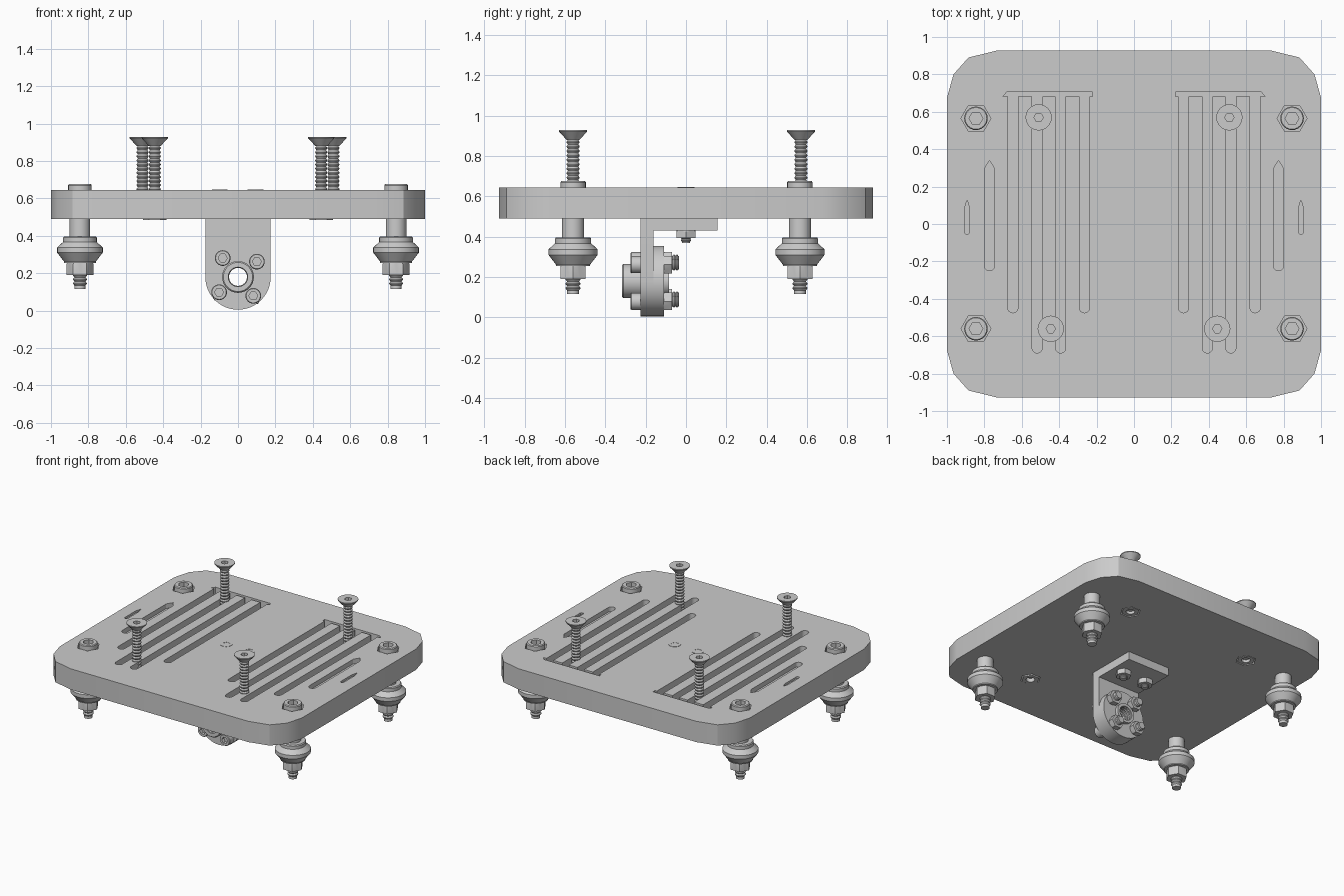
import bpy, bmesh
from math import pi, cos, sin, radians
from mathutils import Matrix, Vector

cube = bpy.data.objects.get("Cube")
if cube:
    bpy.data.objects.remove(cube, do_unlink=True)

grey = bpy.data.materials.new("plain_grey")
grey.use_nodes = True
COLOUR = (0.6, 0.6, 0.6, 1)
grey.diffuse_color = COLOUR
grey.node_tree.nodes["Principled BSDF"].inputs["Base Color"].default_value = COLOUR


def shade(ob):
    ob.data.shade_smooth()
    ob.data.set_sharp_from_angle(angle=radians(30))


def finish(name, bm, loc=(0, 0, 0), axis="z"):
    """Turn a bmesh into a shaded object; axis y points local z to the front."""
    bmesh.ops.remove_doubles(bm, verts=bm.verts, dist=1e-5)
    bmesh.ops.dissolve_degenerate(bm, edges=bm.edges, dist=1e-5)
    turn = Matrix.Rotation(pi / 2, 4, "X") if axis == "y" else Matrix()
    bm.transform(Matrix.Translation(loc) @ turn)
    bmesh.ops.recalc_face_normals(bm, faces=bm.faces)
    me = bpy.data.meshes.new(name)
    bm.to_mesh(me)
    bm.free()
    me.materials.append(grey)
    ob = bpy.data.objects.new(name, me)
    bpy.context.collection.objects.link(ob)
    shade(ob)
    return ob


def turned(name, profile, loc=(0, 0, 0), axis="z", ring=False, n=24):
    """Revolve (radius, height) points; a third item makes that ring hexagonal."""
    bm = bmesh.new()
    rings = []
    for r, z, *hexed in profile:
        loop = []
        for i in range(n):
            a = 2 * pi * i / n
            k = cos(pi / 6) / cos(a % (pi / 3) - pi / 6) if hexed else 1
            loop.append(bm.verts.new((r * k * cos(a), r * k * sin(a), z)))
        rings.append(loop)
    pairs = list(zip(rings, rings[1:])) + ([(rings[-1], rings[0])] if ring else [])
    for a, b in pairs:
        for i in range(n):
            j = (i + 1) % n
            bm.faces.new((a[i], a[j], b[j], b[i]))
    return finish(name, bm, loc, axis)


def prism(name, outline, low, high, loc=(0, 0, 0), axis="z"):
    """Extrude a flat outline between two heights."""
    bm = bmesh.new()
    face = bm.faces.new([bm.verts.new((x, y, low)) for x, y in outline])
    new = bmesh.ops.extrude_face_region(bm, geom=[face])["geom"]
    bmesh.ops.translate(bm, vec=(0, 0, high - low),
                        verts=[v for v in new if isinstance(v, bmesh.types.BMVert)])
    return finish(name, bm, loc, axis)


def arc(cx, cy, r, start, end, steps):
    return [(cx + r * cos(radians(start + (end - start) * i / steps)),
             cy + r * sin(radians(start + (end - start) * i / steps)))
            for i in range(steps + 1)]


def cut(ob, cutter):
    mod = ob.modifiers.new("cut", "BOOLEAN")
    mod.operation, mod.solver, mod.object = "DIFFERENCE", "EXACT", cutter
    bpy.context.view_layer.objects.active = ob
    bpy.ops.object.modifier_apply(modifier=mod.name)
    bpy.data.objects.remove(cutter, do_unlink=True)
    shade(ob)


def thread(r, top, bottom, pitch=0.022):
    """Profile of a threaded rod running downward to a closed end."""
    pts, z = [], top
    while z - pitch > bottom:
        pts += [(r * 0.8, z), (r, z - pitch * 0.4), (r, z - pitch * 0.6)]
        z -= pitch
    return pts + [(r * 0.8, z), (r * 0.8, bottom), (0, bottom)]


def socket(r, z, depth):
    """Profile of a hexagonal driver recess, from its floor to its rim."""
    return [(0, z - depth), (r, z - depth, True), (r, z, True)]


def nut(name, r, low, high, loc, axis="z"):
    c = (high - low) * 0.15
    return turned(name, [(0, high), (r * 0.88, high), (r, high - c, True),
                         (r, low, True), (0, low)], loc, axis)


BOTTOM, TOP = 0.49, 0.645
FEET = [(s * 0.845, y) for s in (-1, 1) for y in (-0.56, 0.565)]
SCREWS = [(s * x, y) for s in (-1, 1) for x, y in ((0.445, -0.56), (0.51, 0.57))]

# Base plate with faceted corners
quarter = [(1, 0.675), (0.965, 0.8), (0.885, 0.89), (0.735, 0.927)]
outline = (quarter + [(-x, y) for x, y in reversed(quarter)]
           + [(-x, -y) for x, y in quarter] + [(x, -y) for x, y in reversed(quarter)])
plate = prism("base_plate", outline, BOTTOM, TOP)

# Long slots with round ends, cross channels and pointed side slots
for s in (-1, 1):
    for x, end in ((0.265, -0.475), (0.3925, -0.69), (0.5175, -0.69), (0.6475, -0.475)):
        r = 0.0275
        pts = [(x + r, 0.69), (x - r, 0.69)] + arc(x, end + r, r, 180, 360, 8)
        cut(plate, prism("slot_cutter", [(s * a, b) for a, b in pts], 0.59, 0.7))
    channel = [(0.222, 0.706), (0.222, 0.682), (0.7, 0.682), (0.68, 0.706)]
    cut(plate, prism("channel_cutter", [(s * a, b) for a, b in channel], 0.59, 0.7))
    for x, r, low, high, floor in ((0.7725, 0.0275, -0.25, 0.34, 0.61),
                                   (0.8925, 0.0125, -0.055, 0.13, 0.63)):
        pts = [(x + r, high - 0.045), (x, high), (x - r, high - 0.045)]
        pts += arc(x, low + r, r, 180, 360, 6)
        cut(plate, prism("side_slot_cutter", [(s * a, b) for a, b in pts], floor, 0.7))

# Hexagonal pockets for the foot bolts and the screw nuts
for x, y in FEET:
    cut(plate, nut("pocket_cutter", 0.08, 0.615, 0.8, (x, y, 0)))
for x, y in SCREWS:
    cut(plate, nut("pocket_cutter", 0.07, 0.4, 0.55, (x, y, 0)))

# Feet: bolt head, spacer, grooved wheel, nut and threaded end
for i, (x, y) in enumerate(FEET):
    at = (x, y, 0)
    turned(f"foot_bolt_head_{i}", socket(0.037, 0.676, 0.035)
           + [(0.058, 0.676), (0.063, 0.67), (0.063, 0.61), (0, 0.61)], at)
    turned(f"foot_spacer_{i}", [(0, 0.495), (0.055, 0.495), (0.055, 0.39), (0, 0.39)], at)
    turned(f"foot_wheel_{i}", [(0, 0.397), (0.085, 0.397), (0.09, 0.39), (0.09, 0.367),
                               (0.122, 0.337), (0.122, 0.31), (0.085, 0.262),
                               (0.085, 0.255), (0, 0.255)], at, n=36)
    nut(f"foot_nut_{i}", 0.072, 0.19, 0.26, at)
    turned(f"foot_bolt_end_{i}", [(0, 0.2)] + thread(0.037, 0.2, 0.115), at)

# Tall countersunk screws and their captive nuts
for i, (x, y) in enumerate(SCREWS):
    at = (x, y, 0)
    turned(f"tall_screw_{i}", socket(0.025, 0.928, 0.03)
           + [(0.07, 0.928), (0.07, 0.922), (0.032, 0.88)] + thread(0.032, 0.88, 0.51), at)
    low = 0.485 if y < 0 else 0.492
    turned(f"captive_nut_{i}", [(0.03, 0.545), (0.062, 0.545, True),
                                (0.062, low, True), (0.03, low)], at, ring=True)

# Bracket: upright with a round foot, and a flange under the plate
CZ = 0.18
upright = prism("bracket_upright", arc(0, CZ, 0.175, 180, 360, 24)
                + [(0.175, BOTTOM), (-0.175, BOTTOM)], 0.16, 0.225, axis="y")
cut(upright, turned("bore_cutter", [(0, 0.3), (0.08, 0.3), (0.08, 0.1), (0, 0.1)],
                    (0, 0, CZ), "y"))
prism("bracket_flange", [(-0.175, -0.165), (0.175, -0.165), (0.175, 0.155),
                         (-0.175, 0.155)], 0.43, BOTTOM)

# Flush bolts that hold the flange
for i, x in enumerate((-0.097, 0.093)):
    turned(f"flange_bolt_head_{i}", socket(0.028, 0.647, 0.03)
           + [(0.042, 0.647), (0.042, 0.6), (0, 0.6)], (x, 0, 0))
    nut(f"flange_nut_{i}", 0.053, 0.393, 0.432, (x, 0, 0))
    turned(f"flange_bolt_end_{i}", [(0, 0.4)] + thread(0.026, 0.4, 0.37, 0.012), (x, 0, 0))

# Flanged drive nut through the bracket
hub = (0, 0, CZ)
turned("drive_nut_flange", [(0.06, 0.162), (0.175, 0.162), (0.175, 0.11), (0.06, 0.11)],
       hub, "y", ring=True, n=48)
turned("drive_nut_barrel", [(0.052, 0.318), (0.078, 0.318), (0.085, 0.31), (0.085, 0.15),
                            (0.072, 0.15), (0.072, 0.085), (0.052, 0.085)],
       hub, "y", ring=True, n=36)
bore = [(0.056, 0.315), (0.056, 0.088)]
ridges = [(0.056 - 0.008 * (k % 2), 0.088 + k * 0.0227 / 2) for k in range(21)]
turned("drive_nut_thread", bore + ridges, hub, "y", ring=True)

# Four cap screws around the drive nut
for i in range(4):
    a = radians(39 + 90 * i)
    at = (0.13 * cos(a), 0, CZ + 0.13 * sin(a))
    turned(f"cap_screw_{i}", socket(0.024, 0.275, 0.025)
           + [(0.038, 0.275), (0.042, 0.27), (0.042, 0.22), (0, 0.22)], at, "y")
    nut(f"cap_screw_nut_{i}", 0.05, 0.07, 0.112, at, "y")
    turned(f"cap_screw_end_{i}", [(0, 0.08)] + thread(0.03, 0.08, 0.035, 0.014), at, "y")
